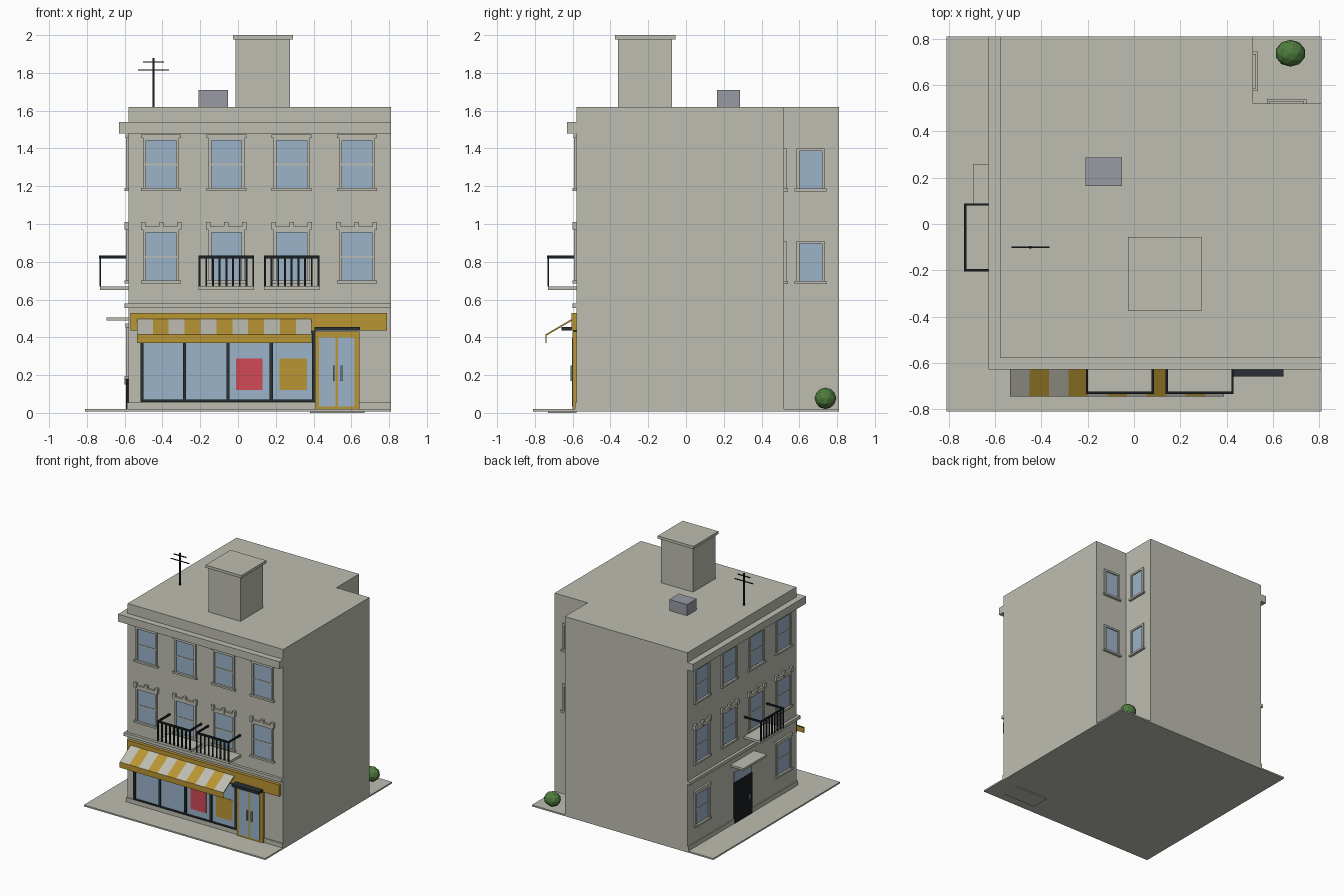
import bpy, bmesh, math
from mathutils import Vector

if "Cube" in bpy.data.objects:
    bpy.data.objects.remove(bpy.data.objects["Cube"])


def material(name, r, g, b):
    def lin(c):
        c /= 255
        return c / 12.92 if c <= 0.04045 else ((c + 0.055) / 1.055) ** 2.4
    m = bpy.data.materials.new(name)
    m.diffuse_color = (lin(r), lin(g), lin(b), 1)
    m.use_nodes = True
    m.node_tree.nodes["Principled BSDF"].inputs["Base Color"].default_value = m.diffuse_color
    return m


STONE = material("stone", 190, 190, 178)
GLASS = material("glass_blue", 156, 180, 202)
GOLD = material("gold", 186, 149, 52)
DARK = material("dark_frame", 40, 48, 52)
BLACK = material("black_iron", 26, 29, 32)
RED = material("poster_red", 208, 74, 86)
GREEN = material("leaf_green", 78, 124, 62)
GREY = material("machine_grey", 152, 154, 163)
STEEL = material("handle_steel", 112, 126, 138)

# Wall frames: u runs along the wall, d is the distance outward
WALLS = {
    "world": lambda u, d, z: (u, d, z),
    "front": lambda u, d, z: (u, -0.58 - d, z),
    "left": lambda u, d, z: (-0.58 - d, u, z),
    "notch_east": lambda u, d, z: (0.515 + d, u, z),
    "notch_north": lambda u, d, z: (u, 0.52 + d, z),
}


def finish(name, bm, *mats):
    bmesh.ops.recalc_face_normals(bm, faces=bm.faces)
    me = bpy.data.meshes.new(name)
    bm.to_mesh(me)
    bm.free()
    for m in mats:
        me.materials.append(m)
    ob = bpy.data.objects.new(name, me)
    bpy.context.collection.objects.link(ob)
    return ob


def boxes(name, mat, items, wall="world"):
    """One object made of boxes (u0, u1, d0, d1, z0, z1)."""
    bm = bmesh.new()
    for u0, u1, d0, d1, z0, z1 in items:
        vs = bmesh.ops.create_cube(bm, size=1)["verts"]
        for v in vs:
            p = v.co + Vector((0.5, 0.5, 0.5))
            v.co = WALLS[wall](u0 + p.x * (u1 - u0), d0 + p.y * (d1 - d0), z0 + p.z * (z1 - z0))
    return finish(name, bm, mat)


def prism(name, mat, outline, z0, z1):
    bm = bmesh.new()
    f = bm.faces.new([bm.verts.new((x, y, z0)) for x, y in outline])
    up = bmesh.ops.extrude_face_region(bm, geom=[f])["geom"]
    bmesh.ops.translate(bm, vec=(0, 0, z1 - z0), verts=[v for v in up if isinstance(v, bmesh.types.BMVert)])
    return finish(name, bm, mat)


def band(name, out, z0, z1):
    """Moulding running around the front and left walls."""
    a, e = -0.58, 0.81
    prism(name, STONE, [(a - out, e), (a - out, a - out), (e, a - out), (e, a), (a, a), (a, e)], z0, z1)


def window(name, wall, c, z0, z1, w, rail=True, cap="plain"):
    h = w / 2
    f = 0.015
    boxes(name + "_glass", GLASS, [(c - h, c + h, 0, 0.003, z0, z1)], wall)
    trim = [(c - h - f, c - h, 0, 0.012, z0, z1 + f), (c + h, c + h + f, 0, 0.012, z0, z1 + f),
            (c - h, c + h, 0, 0.012, z1, z1 + f),
            (c - h - 0.026, c + h + 0.026, 0, 0.02, z0 - 0.015, z0)]
    if rail:
        zm = (z0 + z1) / 2 - 0.001
        trim.append((c - h, c + h, 0, 0.007, zm - 0.005, zm + 0.005))
    if cap != "none":
        trim.append((c - h - 0.026, c + h + 0.026, 0, 0.016, z1 + 0.012, z1 + 0.032))
    if cap == "blocks":
        for k in (-1, 0, 1):
            m = c + k * (h + 0.015)
            trim.append((m - 0.012, m + 0.012, 0, 0.02, z1 + 0.015, z1 + 0.055))
    boxes(name + "_trim", STONE, trim, wall)


# Ground slab and door plate beneath
boxes("pavement", STONE, [(-0.81, 0.81, -0.81, 0.81, 0.008, 0.02)])
boxes("door_plate", STONE, [(0.38, 0.67, -0.73, -0.58, 0, 0.008)])

# Main block with a notched back corner
prism("building", STONE, [(-0.58, -0.58), (0.81, -0.58), (0.81, 0.52), (0.515, 0.52),
                          (0.515, 0.81), (-0.58, 0.81)], 0.015, 1.62)
band("cornice", 0.05, 1.48, 1.54)
band("belt_course", 0.022, 0.555, 0.58)
band("plinth", 0.008, 0.02, 0.055)

# Windows on the two street walls
for wall in ("front", "left"):
    for i in range(4):
        c = -0.407 + 0.3455 * i
        window(f"{wall}_upper_window_{i}", wall, c, 1.19, 1.443, 0.16)
        window(f"{wall}_middle_window_{i}", wall, c, 0.70, 0.955, 0.16, cap="blocks")
        if wall == "left" and i in (0, 3):
            window(f"left_ground_window_{i}", wall, c, 0.195, 0.44, 0.16)
# Windows in the notch
for wall in ("notch_east", "notch_north"):
    for z in (0.698, 1.188):
        window(f"{wall}_window_{z:.1f}", wall, 0.66, z, z + 0.198, 0.118, False, "none")


# Balconies: floor, railing and balusters
def balcony(name, wall, c):
    a, b = c - 0.147, c + 0.147
    boxes(name + "_floor", STONE, [(a, b, 0, 0.15, 0.65, 0.67)], wall)
    bars = [(a, b, 0.143, 0.155, 0.818, 0.832)]
    for u in (a, b - 0.01):
        bars.append((u, u + 0.01, 0, 0.155, 0.818, 0.832))
    n = 9
    for i in range(n):
        u = a + 0.005 + (b - a - 0.01) * i / (n - 1)
        bars.append((u - 0.005, u + 0.005, 0.144, 0.153, 0.67, 0.82))
    boxes(name + "_railing", BLACK, bars, wall)


balcony("front_balcony_0", "front", -0.0615)
balcony("front_balcony_1", "front", 0.284)
balcony("left_balcony", "left", -0.0575)

# Shop front
boxes("sign_board", GOLD, [(-0.57, 0.79, 0, 0.025, 0.435, 0.53)], "front")
boxes("shop_glass", GLASS, [(-0.515, 0.405, 0, 0.009, 0.06, 0.43)], "front")
frame = [(u - 0.009, u + 0.009, 0, 0.02, 0.06, 0.43) for u in (-0.508, -0.283, -0.053, 0.175, 0.4)]
frame += [(-0.517, 0.409, 0, 0.018, 0.058, 0.07), (-0.517, 0.409, 0, 0.018, 0.42, 0.435)]
boxes("shop_frame", DARK, frame, "front")
boxes("red_poster", RED, [(-0.01, 0.13, 0.009, 0.012, 0.12, 0.287)], "front")
boxes("gold_poster", GOLD, [(0.22, 0.365, 0.009, 0.012, 0.12, 0.287)], "front")

# Double door with canopy
boxes("shop_door", GOLD, [(0.41, 0.642, 0, 0.02, 0.02, 0.43)], "front")
boxes("shop_door_glass", GLASS, [(0.43, 0.516, 0.02, 0.023, 0.035, 0.40),
                                 (0.53, 0.616, 0.02, 0.023, 0.035, 0.40)], "front")
boxes("shop_door_handles", STEEL, [(u - 0.005, u + 0.005, 0.02, 0.032, 0.17, 0.25)
                                   for u in (0.507, 0.547)], "front")
boxes("shop_door_canopy", DARK, [(0.405, 0.647, 0, 0.08, 0.435, 0.455)], "front")

# Striped awning with a plain valance
bm = bmesh.new()
profile = [(-0.60, 0.50), (-0.745, 0.415), (-0.745, 0.37), (-0.739, 0.37), (-0.739, 0.409), (-0.60, 0.49)]
N, X0, STEP = 11, -0.535, 0.0841
rings = [[bm.verts.new((X0 + STEP * i, y, z)) for y, z in profile] for i in range(N + 1)]
for i in range(N):
    for j in range(6):
        k = (j + 1) % 6
        f = bm.faces.new((rings[i][j], rings[i][k], rings[i + 1][k], rings[i + 1][j]))
        f.material_index = 1 if j in (0, 4) and i % 2 == 0 else 0
for ring in (rings[0], rings[-1]):
    bm.faces.new(ring)
finish("awning", bm, GOLD, STONE)

# Side entrance on the left wall
boxes("side_door", BLACK, [(0.0, 0.22, 0, 0.012, 0.02, 0.35)], "left")
boxes("side_door_transom", GLASS, [(0.0, 0.22, 0, 0.009, 0.35, 0.43)], "left")
boxes("side_door_handle", STEEL, [(0.03, 0.04, 0.012, 0.022, 0.15, 0.185)], "left")
boxes("side_door_canopy", STONE, [(-0.04, 0.26, 0, 0.115, 0.488, 0.505)], "left")

# Rooftop: stair tower, vent unit, aerial
boxes("roof_tower", STONE, [(-0.012, 0.275, -0.36, -0.073, 1.62, 1.98),
                            (-0.027, 0.292, -0.375, -0.056, 1.978, 2.0)])
boxes("vent_unit", GREY, [(-0.21, -0.052, 0.165, 0.287, 1.62, 1.71)])
boxes("aerial", BLACK, [(-0.453, -0.443, -0.105, -0.095, 1.62, 1.88),
                        (-0.503, -0.393, -0.103, -0.097, 1.854, 1.861),
                        (-0.53, -0.366, -0.103, -0.097, 1.812, 1.818)])

# Shrub in the notch
bm = bmesh.new()
bmesh.ops.create_icosphere(bm, subdivisions=2, radius=1)
for v in bm.verts:
    v.co = (0.676 + v.co.x * 0.066, 0.738 + v.co.y * 0.058, 0.077 + v.co.z * 0.057)
finish("shrub", bm, GREEN)
